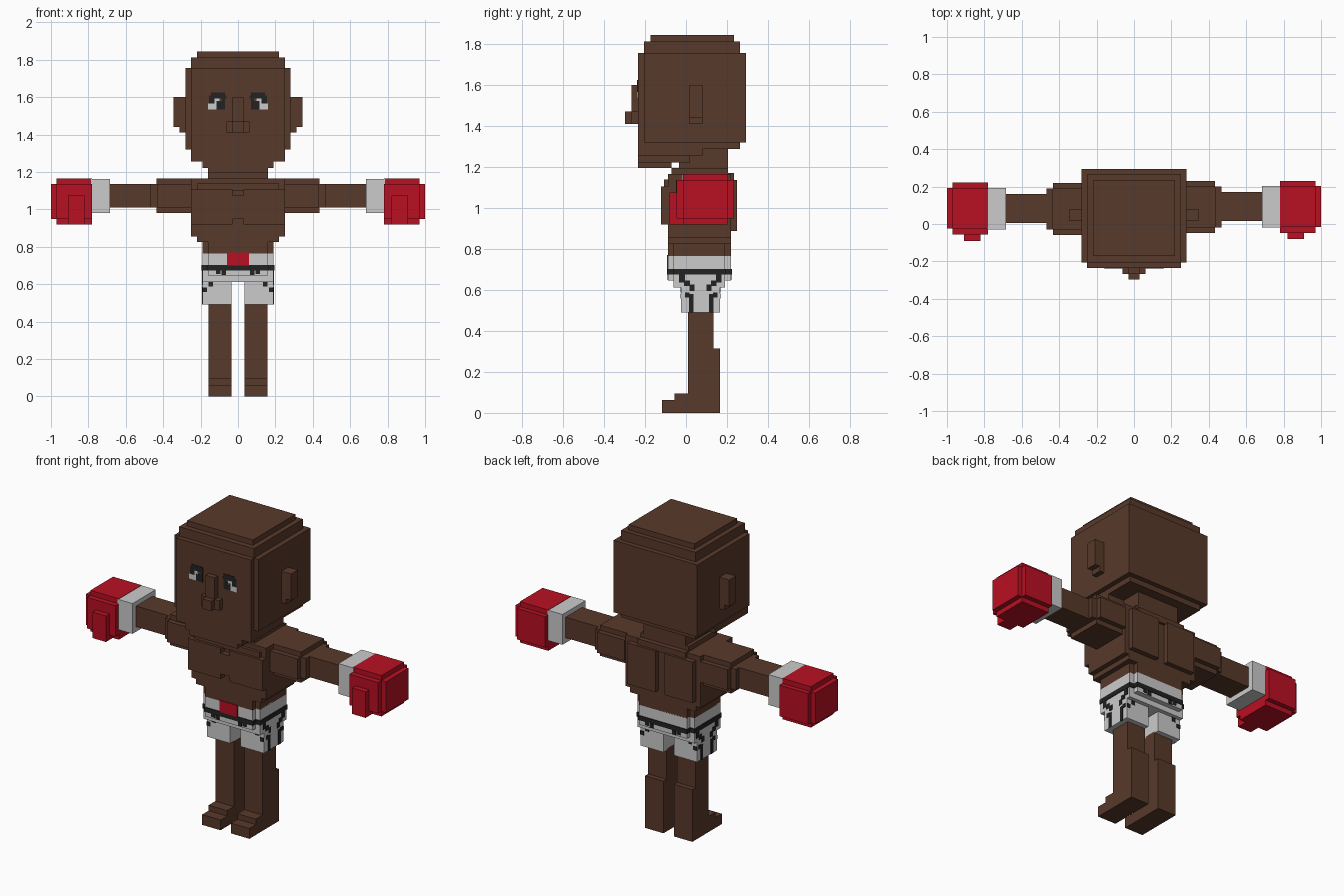
import bpy, bmesh


def material(name, rgb):
    m = bpy.data.materials.new(name)
    m.diffuse_color = (*rgb, 1)
    return m


SKIN = material("brown skin", (0.098, 0.041, 0.024))
RED = material("glove red", (0.485, 0.005, 0.016))
WHITE = material("cloth white", (0.60, 0.60, 0.60))
DARK = material("near black", (0.016, 0.016, 0.017))


def blocks(name, mat, boxes, side=1, dy=0.0):
    """One object from boxes (x0, x1, y0, y1, z0, z1); side=-1 mirrors in x."""
    bm = bmesh.new()
    for x0, x1, y0, y1, z0, z1 in boxes:
        xs = sorted((x0 * side, x1 * side))
        v = [bm.verts.new((x, y + dy, z)) for x in xs for y in (y0, y1) for z in (z0, z1)]
        for f in ((0, 1, 3, 2), (4, 6, 7, 5), (0, 4, 5, 1), (2, 3, 7, 6), (0, 2, 6, 4), (1, 5, 7, 3)):
            bm.faces.new([v[i] for i in f])
    bmesh.ops.recalc_face_normals(bm, faces=bm.faces)
    mesh = bpy.data.meshes.new(name)
    bm.to_mesh(mesh)
    bm.free()
    mesh.materials.append(mat)
    ob = bpy.data.objects.new(name, mesh)
    bpy.context.collection.objects.link(ob)
    return ob


def wide(w, y0, y1, z0, z1):
    """Box symmetric in x."""
    return (-w, w, y0, y1, z0, z1)


# Head with stepped edges and tapering jaw
blocks("head", SKIN, [
    wide(.28, -.205, .293, 1.32, 1.755),
    wide(.25, -.235, .293, 1.32, 1.755),
    wide(.25, -.205, .264, 1.287, 1.812),
    wide(.22, -.172, .235, 1.80, 1.844),
    wide(.25, -.235, .08, 1.255, 1.33),
    wide(.19, -.235, .02, 1.222, 1.26),
    wide(.16, -.235, -.07, 1.194, 1.23),
])
blocks("nose", SKIN, [wide(.03, -.266, -.23, 1.46, 1.60),
                      wide(.062, -.266, -.23, 1.41, 1.47),
                      wide(.03, -.297, -.23, 1.41, 1.47)])

# Neck
blocks("neck", SKIN, [wide(.14, -.035, .205, 1.15, 1.30),
                      wide(.16, -.07, .205, 1.15, 1.195),
                      wide(.16, -.035, .235, 1.13, 1.17)])

# Torso tapering to the waist
blocks("torso", SKIN, [
    wide(.25, -.088, .22, .855, 1.165),
    wide(.22, -.088, .22, .825, .86),
    wide(.19, -.06, .19, .765, .83),
    wide(.16, -.088, .22, .765, .83),
    wide(.22, -.107, -.08, 1.10, 1.138),
])
# Chest plate with notches at top and bottom centre
blocks("chest", SKIN, [wide(.03, -.122, -.08, .948, 1.073),
                       (.03, .25, -.122, -.08, .918, 1.105),
                       (-.25, -.03, -.122, -.08, .918, 1.105)])

# Shorts: waist with stepped corners
WAIST = [(.19, -.06, .19), (.16, -.088, .22)]
blocks("shorts_waist", WHITE, [wide(w, a, b, .645, .77) for w, a, b in WAIST]
       + [wide(.19, -.06, .19, .612, .65)])
blocks("shorts_band", DARK, [wide(w + .004, a - .004, b + .004, .674, .702) for w, a, b in WAIST])
blocks("shorts_badge", RED, [wide(.06, -.093, -.085, .70, .77)])

# Dark trim: (x, z, front y, back y) on front and back, (y, z, half y, half z) on the sides
TRIM = [(.075, .66, -.088, .22), (.105, .666, -.088, .22),
        (.145, .60, -.025, .165), (.178, .57, -.025, .165)]
SIDE_TRIM = [(-.02, .655, .014, .02), (.16, .655, .014, .02),
             (.005, .632, .014, .014), (.135, .632, .014, .014),
             (.03, .61, .012, .016), (.113, .61, .012, .016),
             (.025, .535, .011, .045), (.122, .535, .011, .045),
             (.005, .575, .011, .012), (.142, .575, .011, .012)]

for side, tag in ((1, "right"), (-1, "left")):
    dy = .005 * side

    def part(name, mat, boxes, shift=0.0):
        blocks(tag + "_" + name, mat, boxes, side, shift)

    # Ear
    part("ear", SKIN, [(.27, .312, .015, .08, 1.41, 1.60),
                       (.27, .345, .015, .08, 1.44, 1.60)])

    # Eye: dark brow and pupil, white corners
    part("eye_dark", DARK, [(.07, .145, -.238, -.23, 1.608, 1.625),
                            (.062, .155, -.238, -.23, 1.592, 1.609),
                            (.07, .085, -.238, -.23, 1.535, 1.593),
                            (.085, .115, -.238, -.23, 1.535, 1.578),
                            (.125, .155, -.238, -.23, 1.565, 1.593)])
    part("eye_white", WHITE, [(.10, .125, -.238, -.23, 1.565, 1.593),
                              (.115, .16, -.238, -.23, 1.535, 1.566)])

    # Back muscle plate
    part("back_plate", SKIN, [(.03, .22, .20, .25, .887, 1.135)])

    # Arm
    part("shoulder", SKIN, [(.2, .435, -.024, .195, .98, 1.165),
                            (.25, .433, -.054, .225, 1.01, 1.135),
                            (.2, .467, -.024, .195, 1.01, 1.135)], dy)
    part("forearm", SKIN, [(.4, .70, .01, .166, 1.01, 1.135)], dy)
    part("cuff", WHITE, [(.685, .785, -.024, .197, .98, 1.163)], dy)
    part("glove", RED, [(.78, .97, -.02, .197, .918, 1.165),
                        (.78, 1.0, -.02, .197, .948, 1.135),
                        (.78, .97, -.052, .226, .948, 1.135),
                        (.82, .91, -.085, 0, .918, 1.075)], dy)

    # Leg and foot
    part("shorts_leg", WHITE, [(.035, .19, -.025, .165, .49, .63)])
    part("leg", SKIN, [(.035, .158, .01, .135, .30, .50),
                       (.035, .158, .01, .165, 0, .315)])
    part("foot", SKIN, [(.035, .158, -.055, .02, 0, .095),
                        (.035, .158, -.117, .02, 0, .062)])

    # Shorts trim
    trim = []
    for x, z, yf, yb in TRIM:
        trim += [(x - .012, x + .012, yf - .003, yf + .003, z - .012, z + .012),
                 (x - .012, x + .012, yb - .003, yb + .003, z - .012, z + .012)]
    trim += [(.186, .193, y - a, y + a, z - b, z + b) for y, z, a, b in SIDE_TRIM]
    part("shorts_trim", DARK, trim)
